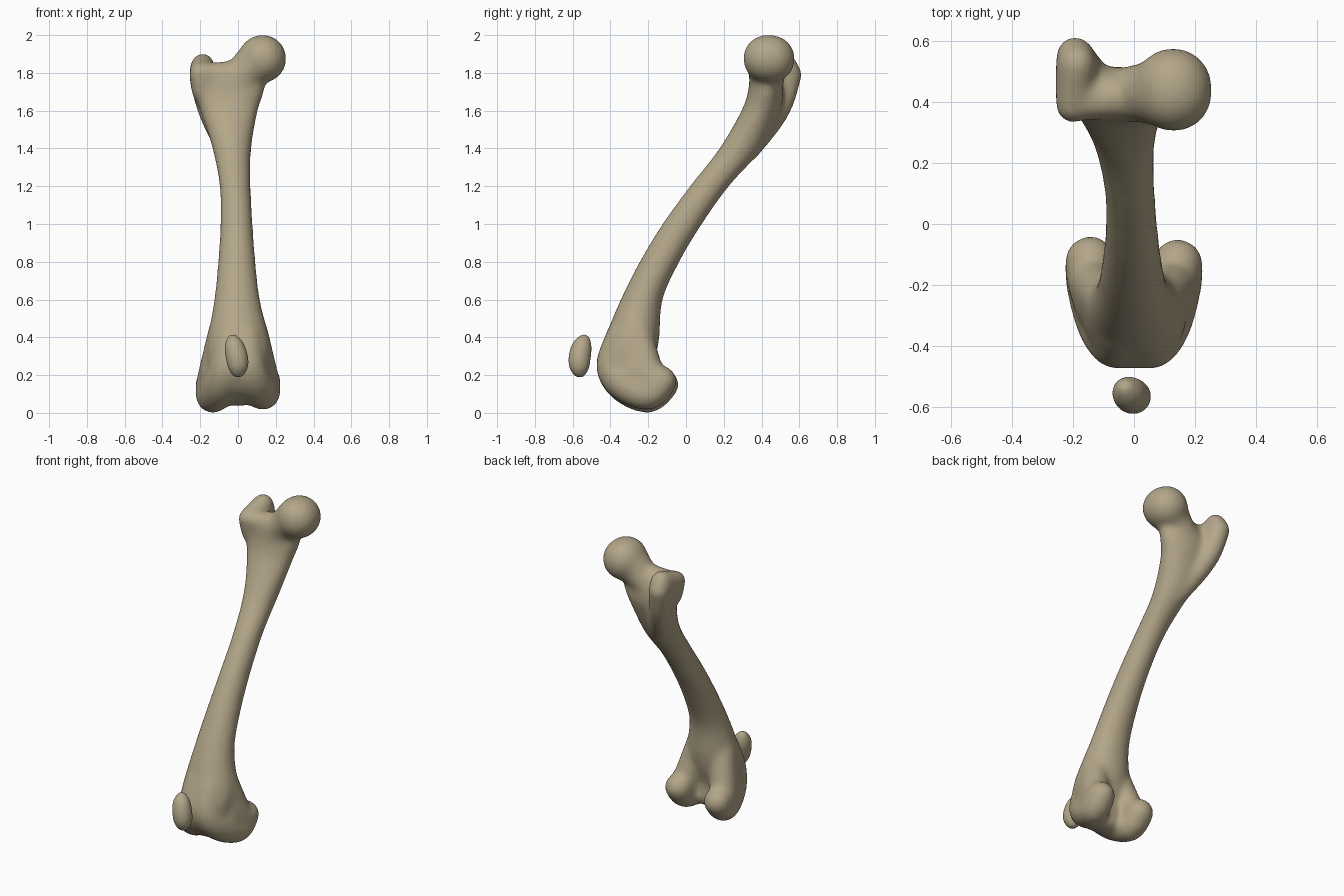
import bpy, bmesh, math
from mathutils import Vector

bone = bpy.data.materials.new("bone tan")
bone.diffuse_color = (0.45, 0.38, 0.25, 1)

# unit directions spread evenly over a sphere
N = 200
DIRS = []
for i in range(N):
    h = 1 - 2 * (i + 0.5) / N
    r = math.sqrt(1 - h * h)
    a = i * 2.399963
    DIRS.append(Vector((r * math.cos(a), r * math.sin(a), h)))


def hull(bm, balls):
    """Closed skin stretched round a few balls (x, y, z, radius)."""
    vs = [bm.verts.new(Vector(b[:3]) + d * b[3]) for b in balls for d in DIRS]
    res = bmesh.ops.convex_hull(bm, input=vs, use_existing_faces=False)
    loose = {v for v in res["geom_interior"] + res["geom_unused"]
             if isinstance(v, bmesh.types.BMVert)}
    bmesh.ops.delete(bm, geom=list(loose), context='VERTS')


def spline(points, steps):
    """Smooth curve through rows of numbers."""
    s = [points[0]] + points + [points[-1]]
    out = []
    for p in zip(s, s[1:], s[2:], s[3:]):
        for k in range(steps):
            t = k / steps
            out.append([0.5 * (2 * b + (c - a) * t + (2 * a - 5 * b + 4 * c - d) * t * t
                               + (3 * b - a - 3 * c + d) * t ** 3)
                        for a, b, c, d in zip(*p)])
    return out + [points[-1]]


def chain(bm, balls, steps=3):
    balls = spline(balls, steps)
    for a, b in zip(balls, balls[1:]):
        hull(bm, [a, b])


def loft(bm, sections, sides=40):
    """Horizontal ovals (z, x min, x max, y min, y max) joined smoothly."""
    rings = []
    for z, x0, x1, y0, y1 in spline(sections, 6):
        rings.append([bm.verts.new((
            (x0 + x1) / 2 + (x1 - x0) / 2 * math.cos(2 * math.pi * k / sides),
            (y0 + y1) / 2 + (y1 - y0) / 2 * math.sin(2 * math.pi * k / sides), z))
            for k in range(sides)])
    for a, b in zip(rings, rings[1:]):
        for k in range(sides):
            n = (k + 1) % sides
            bm.faces.new((a[k], a[n], b[n], b[k]))
    bm.faces.new(rings[0][::-1])
    bm.faces.new(rings[-1])


def finish(bm, name, voxel, smooth):
    bmesh.ops.recalc_face_normals(bm, faces=bm.faces)
    me = bpy.data.meshes.new(name)
    bm.to_mesh(me)
    bm.free()
    me.materials.append(bone)
    ob = bpy.data.objects.new(name, me)
    bpy.context.collection.objects.link(ob)
    # fuse all pieces, then soften the joins
    m = ob.modifiers.new("fuse", 'REMESH')
    m.mode = 'VOXEL'
    m.voxel_size = voxel
    m.use_smooth_shade = True
    m = ob.modifiers.new("soften", 'SMOOTH')
    m.factor = 0.5
    m.iterations = smooth
    return ob


bm = bmesh.new()
# shaft with flared ends
loft(bm, [
    (0.05, -0.08, 0.08, -0.32, -0.20),
    (0.10, -0.11, 0.11, -0.39, -0.19),
    (0.20, -0.15, 0.15, -0.465, -0.19),
    (0.30, -0.165, 0.17, -0.465, -0.16),
    (0.40, -0.16, 0.165, -0.43, -0.14),
    (0.60, -0.127, 0.117, -0.347, -0.123),
    (0.80, -0.107, 0.094, -0.247, -0.033),
    (1.00, -0.095, 0.079, -0.127, 0.087),
    (1.20, -0.099, 0.069, 0.018, 0.23),
    (1.40, -0.137, 0.072, 0.175, 0.405),
    (1.60, -0.20, 0.107, 0.293, 0.50),
    (1.70, -0.235, 0.14, 0.328, 0.515),
    (1.79, -0.24, 0.14, 0.34, 0.495),
    (1.83, -0.20, 0.10, 0.37, 0.475)])
# head and neck
hull(bm, [(0.13, 0.428, 1.876, 0.128), (0.128, 0.450, 1.874, 0.129)])
hull(bm, [(0.12, 0.437, 1.868, 0.125), (0.05, 0.43, 1.815, 0.103)])
hull(bm, [(0.06, 0.43, 1.82, 0.103), (-0.02, 0.425, 1.75, 0.092)])
# trochanter, its ridge down the shaft, and the saddle to the neck
hull(bm, [(-0.202, 0.385, 1.80, 0.057), (-0.187, 0.525, 1.843, 0.064),
          (-0.190, 0.40, 1.70, 0.055), (-0.194, 0.553, 1.79, 0.064),
          (-0.165, 0.51, 1.66, 0.062)])
chain(bm, [(-0.194, 0.553, 1.79, 0.062), (-0.165, 0.51, 1.65, 0.065),
           (-0.12, 0.44, 1.53, 0.065), (-0.05, 0.33, 1.39, 0.06)])
chain(bm, [(-0.19, 0.40, 1.79, 0.062), (0.0, 0.42, 1.79, 0.078)])
# two condyles curling from the back under to the front
for s, back, low in ((-1, 0.0, 0.0), (1, -0.01, 0.016)):
    chain(bm, [(s * 0.143, -0.122 + back, 0.150 + low, 0.086),
               (s * 0.135, -0.20, 0.086 + low, 0.089),
               (s * 0.092, -0.32, 0.148 + low / 2, 0.10),
               (s * 0.052, -0.383, 0.25, 0.095),
               (s * 0.04, -0.335, 0.40, 0.09)])
    # side flare joining condyle to shaft
    hull(bm, [(s * 0.140, -0.185, 0.17, 0.082), (s * 0.108, -0.27, 0.22, 0.088),
              (s * 0.08, -0.26, 0.43, 0.08)])
# bridge between the condyles
chain(bm, [(0, -0.265, 0.115, 0.085), (0, -0.345, 0.185, 0.10),
           (0, -0.383, 0.27, 0.093)])
finish(bm, "thigh_bone", 0.01, 60)

# kneecap
bm = bmesh.new()
chain(bm, [(-0.027, -0.540, 0.382, 0.034), (-0.018, -0.553, 0.345, 0.054),
           (-0.006, -0.563, 0.295, 0.059), (0.0, -0.565, 0.255, 0.055),
           (0.0, -0.563, 0.225, 0.039)])
finish(bm, "kneecap", 0.006, 20)
